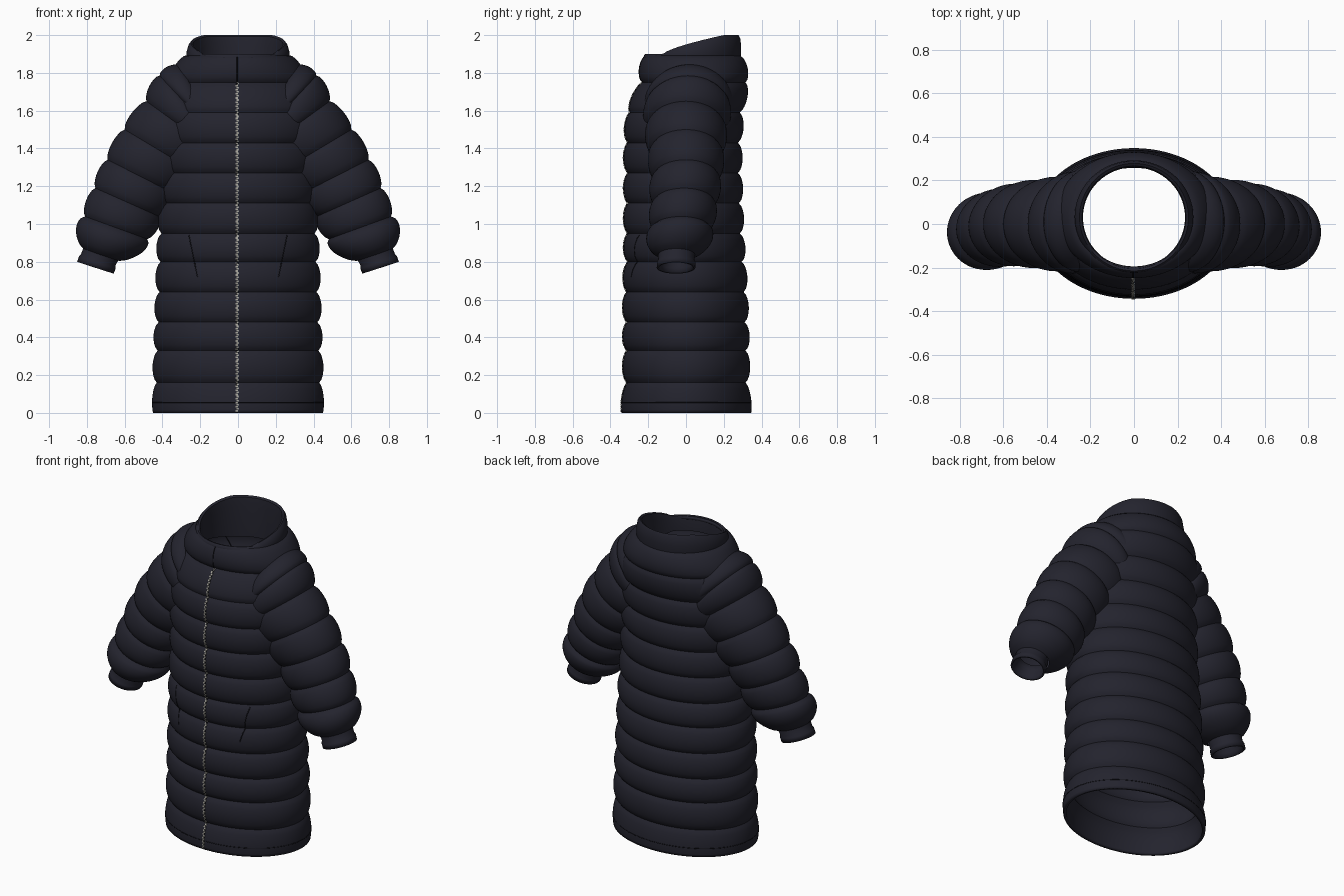
import bpy, math
from mathutils import Vector

cube = bpy.data.objects.get("Cube")
if cube:
    bpy.data.objects.remove(cube)


def material(name, color, rough=0.7):
    m = bpy.data.materials.new(name)
    m.use_nodes = True
    m.diffuse_color = (*color, 1)
    bsdf = m.node_tree.nodes["Principled BSDF"]
    bsdf.inputs["Base Color"].default_value = (*color, 1)
    bsdf.inputs["Roughness"].default_value = rough
    return m


navy = material("dark navy fabric", (0.017, 0.017, 0.027))
black = material("black stitching", (0.006, 0.006, 0.009))
silver = material("zip metal", (0.36, 0.35, 0.31))


def make_object(name, verts, faces, mat, thickness=0):
    mesh = bpy.data.meshes.new(name)
    mesh.from_pydata(verts, [], faces)
    mesh.materials.append(mat)
    ob = bpy.data.objects.new(name, mesh)
    bpy.context.collection.objects.link(ob)
    bpy.ops.object.select_all(action="DESELECT")
    ob.select_set(True)
    bpy.context.view_layer.objects.active = ob
    bpy.ops.object.shade_smooth_by_angle(angle=math.radians(45))
    if thickness:
        s = ob.modifiers.new("thickness", "SOLIDIFY")
        s.thickness, s.offset = thickness, -1
    return ob


def loft(name, rings, mat, thickness=0, flip=False, drop=None):
    """Skin a stack of closed rings; drop removes faces lying wholly in a region."""
    n = len(rings[0])
    verts = [p for r in rings for p in r]
    faces = []
    for i in range(len(rings) - 1):
        for j in range(n):
            k = (j + 1) % n
            f = [i * n + j, i * n + k, (i + 1) * n + k, (i + 1) * n + j]
            if drop and all(drop(verts[v]) for v in f):
                continue
            faces.append(f[::-1] if flip else f)
    return make_object(name, verts, faces, mat, thickness)


def tube(name, points, radius, mat, cyclic=False):
    cu = bpy.data.curves.new(name, "CURVE")
    cu.dimensions, cu.bevel_depth, cu.bevel_resolution = "3D", radius, 1
    sp = cu.splines.new("POLY")
    sp.points.add(len(points) - 1)
    for p, co in zip(sp.points, points):
        p.co = (*co, 1)
    sp.use_cyclic_u = cyclic
    cu.materials.append(mat)
    ob = bpy.data.objects.new(name, cu)
    bpy.context.collection.objects.link(ob)


def puff(t, power=0.6):
    return max(0.0, math.sin(math.pi * t)) ** power


def angles(n):
    return [2 * math.pi * j / n for j in range(n)]


# Body seams: height, half width, front y, back y
seams = [(0.0, .43, -.32, .325), (.16, .43, -.31, .315), (.33, .425, -.31, .315),
         (.48, .42, -.31, .31), (.64, .415, -.31, .305), (.80, .41, -.305, .295),
         (.95, .405, -.305, .285), (1.11, .395, -.305, .28), (1.27, .39, -.305, .275),
         (1.43, .39, -.305, .275), (1.59, .39, -.295, .285), (1.75, .355, -.23, .315),
         (1.89, .285, -.215, .29)]
QUILT = 0.025


def body_section(z):
    """Half width, y centre and half depth of the quilted body at a height."""
    for a, b in zip(seams, seams[1:]):
        if z <= b[0] or b is seams[-1]:
            t = min(max((z - a[0]) / (b[0] - a[0]), 0), 1)
            rx, yf, yb = (a[i] + (b[i] - a[i]) * t for i in (1, 2, 3))
            g = QUILT * puff(t)
            if a is seams[0]:
                g = QUILT * puff(.25 + .75 * t)
            return rx + g, (yf + yb) / 2, (yb - yf) / 2 + g


def body_point(z, a, out=0.0):
    rx, cy, ry = body_section(z)
    return Vector(((rx + out) * math.cos(a), cy + (ry + out) * math.sin(a), z))


def front_point(x, z, out=0.0):
    return body_point(z, -math.acos(x / body_section(z)[0]), out)


STEPS = 10
heights = [a[0] + (b[0] - a[0]) * i / STEPS
           for a, b in zip(seams, seams[1:]) for i in range(STEPS)] + [seams[-1][0]]
rings = [[body_point(z, a) for a in angles(96)] for z in heights]
rings.append([(.25 * math.cos(a), .035 + .235 * math.sin(a), 1.895) for a in angles(96)])
loft("quilted_body", rings, navy, thickness=0.018)


# Stand collar, low in front and rising to the back of the neck
def collar_ring(rx, yf, yb, h):
    ring = []
    for a in angles(96):
        y = (yf + yb) / 2 + (yb - yf) / 2 * math.sin(a)
        s = min(max((y + .12) / .32, 0), 1)
        top = 1.9 + .1 * s ** .7
        ring.append((rx * math.cos(a), y, 1.84 + (top - 1.84) * h))
    return ring


loft("collar", [collar_ring(*c) for c in (
    (.26, -.21, .28, 0), (.272, -.222, .29, .3), (.272, -.225, .292, .6),
    (.262, -.222, .288, .88), (.25, -.215, .278, 1), (.238, -.205, .266, .95),
    (.234, -.2, .26, .6), (.236, -.2, .262, -.6))], navy)


# Sleeves: outer silhouette x and z, tilt, radius, depth radius, y centre
sleeve_seams = [(.31, 1.84, 60, .20, .205, .02), (.415, 1.785, 47, .22, .215, .01),
                (.485, 1.65, 36, .22, .20, .0), (.60, 1.50, 31, .21, .185, .0),
                (.69, 1.34, 27, .195, .17, .0), (.755, 1.19, 24, .185, .16, -.01),
                (.81, 1.04, 20, .175, .15, -.025), (.815, .865, 18, .098, .098, -.05)]


def sleeve_ring(s, side, g=0.0):
    ox, oz, tilt, r, ry, cy = s
    u = Vector((math.cos(math.radians(tilt)), 0, math.sin(math.radians(tilt))))
    c = Vector((ox, cy, oz)) - u * r
    ring = [c + u * (r + g) * math.cos(a) - Vector((0, (ry + g) * math.sin(a), 0))
            for a in angles(56)]
    return [(p.x * side, p.y, p.z) for p in ring]


def inside_body(p):
    if p[2] > 1.89:
        return False
    rx, cy, ry = body_section(p[2])
    return (p[0] / (rx - .04)) ** 2 + ((p[1] - cy) / (ry - .04)) ** 2 < 1


for side, word in ((1, "left"), (-1, "right")):
    rings = []
    for a, b in zip(sleeve_seams, sleeve_seams[1:]):
        last = b is sleeve_seams[-1]
        for i in range(STEPS + last):
            t = i / STEPS
            mix = [p + (q - p) * t for p, q in zip(a, b)]
            rings.append(sleeve_ring(mix, side, (.048 if last else .024) * puff(t, .6)))
    loft(word + "_sleeve", rings, navy, flip=side < 0, drop=inside_body)

    # Cuff: short ribbed band, slightly flared, open at the wrist
    cuff = [(.81, .89, 18, .09, .09, -.05), (.822, .865, 18, .098, .098, -.05),
            (.832, .838, 18, .096, .096, -.051), (.842, .828, 18, .102, .102, -.052),
            (.852, .80, 18, .102, .102, -.053)]
    loft(word + "_cuff", [sleeve_ring(s, side) for s in cuff], navy, .012, side < 0)

    # Slanted pocket slit on the front
    slit = [front_point(side * (.215 + .045 * i / 16), .72 + .22 * i / 16, -.001)
            for i in range(17)]
    tube(word + "_pocket_slit", slit, .003, black)

# Hem stitching
tube("hem_stitching", [body_point(.055, a, -.001) for a in angles(96)], .0025, black, True)

# Front closure: dark tape with staggered metal teeth, and the collar placket line
zs = [.006 + 1.744 * i / 160 for i in range(161)]
tube("zip_tape", [front_point(-.004, z, -.002) for z in zs], .006, black)
verts, faces = [], []
for i, (z0, z1) in enumerate(zip(zs, zs[1:])):
    x = -.004 + (.0025 if i % 2 else -.0025)
    lo, hi = front_point(x, z0, .005), front_point(x, z0 + (z1 - z0) * .8, .005)
    n = len(verts)
    for p in (lo, hi):
        for dx, dy in ((-.0055, .01), (-.0055, 0), (.0055, 0), (.0055, .01)):
            verts.append((p.x + dx, p.y + dy, p.z))
    faces += [[n + k for k in f] for f in
              ((0, 1, 5, 4), (1, 2, 6, 5), (2, 3, 7, 6), (3, 2, 1, 0), (4, 5, 6, 7))]
make_object("zip_teeth", verts, faces, silver)
tube("placket_line", [front_point(-.004, 1.755 + .13 * i / 12) for i in range(13)], .003, black)
